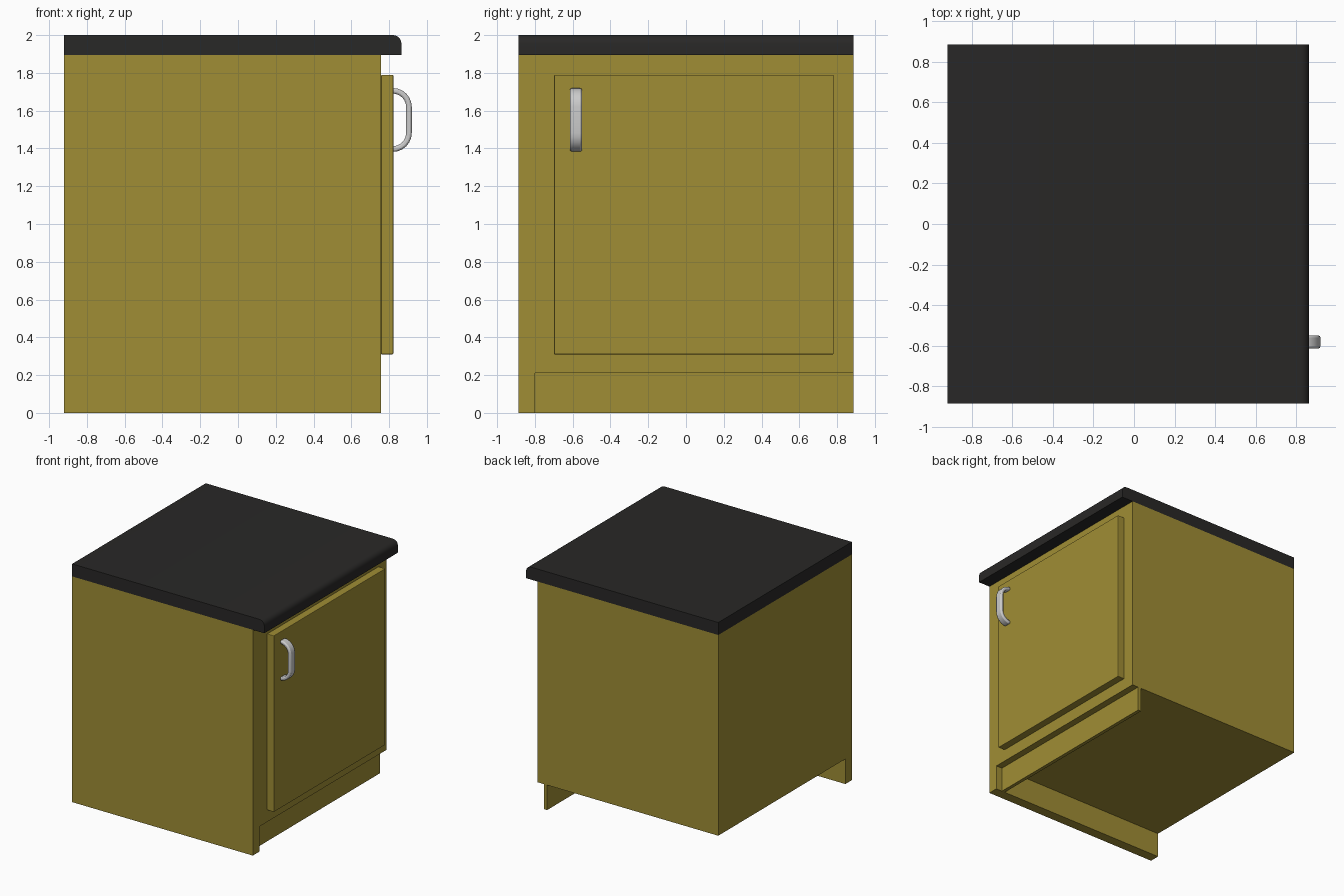
import bpy, bmesh, math

if "Cube" in bpy.data.objects:
    bpy.data.objects.remove(bpy.data.objects["Cube"])

def material(name, rgb):
    m = bpy.data.materials.new(name)
    m.diffuse_color = (*rgb, 1)
    m.use_nodes = True
    m.node_tree.nodes["Principled BSDF"].inputs["Base Color"].default_value = m.diffuse_color
    return m

WOOD = material("ochre_wood", (0.35, 0.27, 0.035))
DARK = material("dark_top", (0.022, 0.021, 0.02))

def extrude_profile(name, points, y0, y1, mat=None, bevel=0, smooth=False):
    """Extrude a closed (x, z) outline from y0 to y1."""
    bm = bmesh.new()
    face = bm.faces.new([bm.verts.new((x, y0, z)) for x, z in points])
    new = bmesh.ops.extrude_face_region(bm, geom=[face])["geom"]
    bmesh.ops.translate(bm, vec=(0, y1 - y0, 0),
                        verts=[v for v in new if isinstance(v, bmesh.types.BMVert)])
    bmesh.ops.recalc_face_normals(bm, faces=bm.faces)
    mesh = bpy.data.meshes.new(name)
    bm.to_mesh(mesh)
    bm.free()
    ob = bpy.data.objects.new(name, mesh)
    bpy.context.collection.objects.link(ob)
    if mat:
        mesh.materials.append(mat)
    if bevel:
        mod = ob.modifiers.new("bevel", 'BEVEL')
        mod.width = bevel
        mod.segments = 2
        mod.limit_method = 'ANGLE'
        mod.angle_limit = math.radians(40)
    if smooth:
        bpy.ops.object.select_all(action='DESELECT')
        ob.select_set(True)
        bpy.context.view_layer.objects.active = ob
        bpy.ops.object.shade_smooth_by_angle(angle=math.radians(40))
    return ob

def rect(x0, x1, z0, z1):
    return [(x0, z0), (x1, z0), (x1, z1), (x0, z1)]

def arc(cx, cz, r, a0, a1, n=6):
    steps = [math.radians(a0 + (a1 - a0) * i / n) for i in range(n + 1)]
    return [(cx + r * math.cos(a), cz + r * math.sin(a)) for a in steps]

BACK, FRONT, HALF, BASE, TOP = -0.92, 0.758, 0.886, 0.21, 1.895

# Carcass, with the one side panel that reaches the floor
extrude_profile("cabinet_body", rect(BACK, FRONT, BASE, TOP), -0.80, HALF, WOOD)
extrude_profile("side_panel", rect(BACK, FRONT, 0, TOP), -HALF, -0.80, WOOD)

# Recessed kick board under the door
extrude_profile("kick_board", rect(0.67, 0.70, 0, BASE), -0.80, HALF, WOOD)

# Door
extrude_profile("door", rect(FRONT, 0.822, 0.31, 1.79), -0.698, 0.782, WOOD, bevel=0.004)

# Countertop with rounded upper front edge
extrude_profile("countertop",
                [(BACK, TOP), (0.865, TOP)] + arc(0.82, 1.955, 0.045, 0, 90, 5) + [(BACK, 2.0)],
                -HALF, HALF, DARK, smooth=True)

# Curved door handle: outer outline out, inner outline back
cx, top, bottom = 0.82, 1.62, 1.482
outline = (arc(cx, top, 0.1, 90, 0) + arc(cx, bottom, 0.1, 0, -90)
           + arc(cx, bottom, 0.07, -90, 0) + arc(cx, top, 0.07, 0, 90))
extrude_profile("door_handle", outline, -0.615, -0.55, bevel=0.01, smooth=True)
